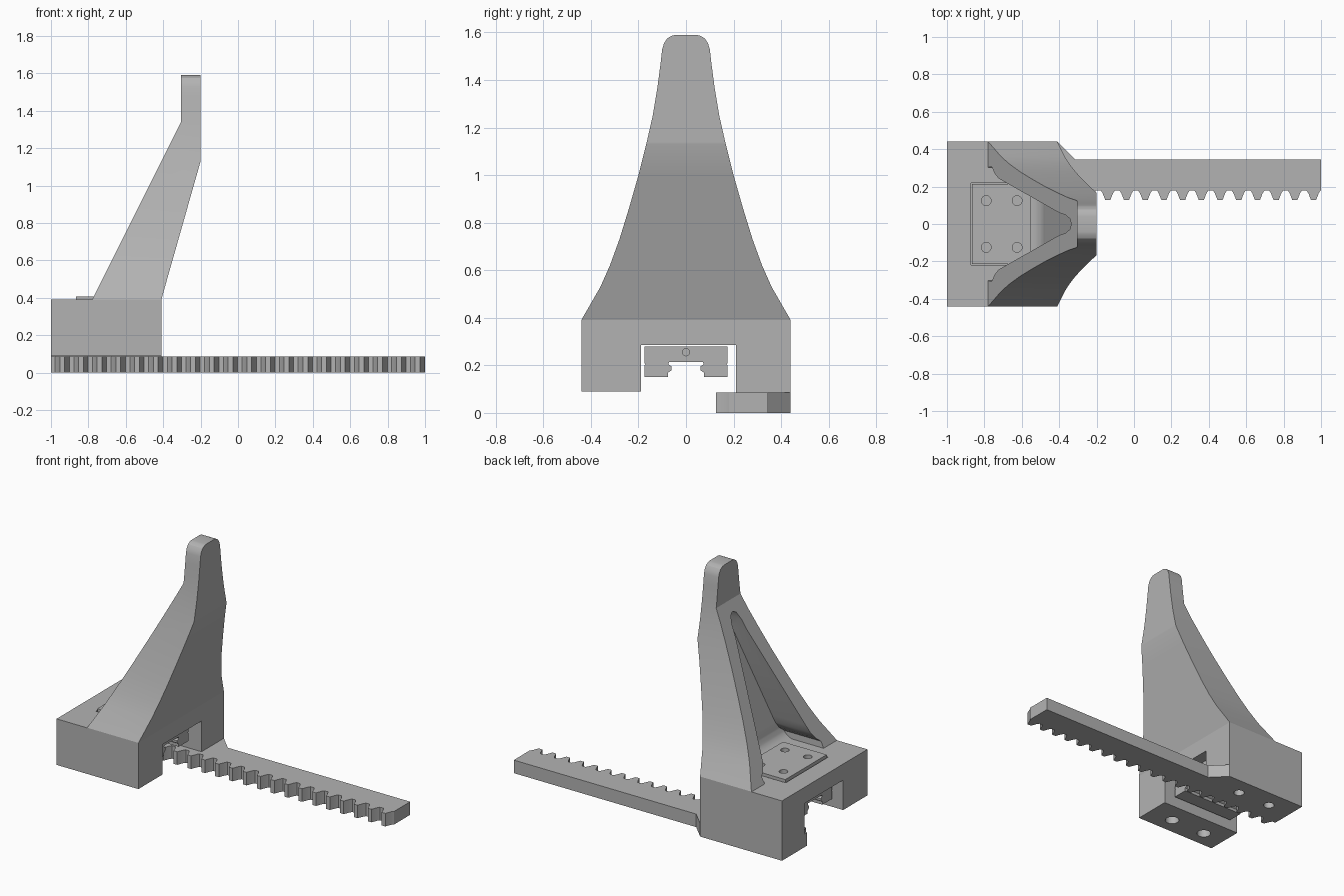
import bpy
import bmesh

default = bpy.data.objects.get("Cube")
if default:
    bpy.data.objects.remove(default, do_unlink=True)

grey = bpy.data.materials.new("plain grey")
grey.use_nodes = True
COLOUR = (0.45, 0.45, 0.45, 1)
grey.diffuse_color = COLOUR
grey.node_tree.nodes["Principled BSDF"].inputs["Base Color"].default_value = COLOUR


def prism(name, points, axis, lo, hi):
    """Extrude a closed 2D outline along an axis from lo to hi."""
    place = {"x": lambda a, b, v: (v, a, b),
             "y": lambda a, b, v: (a, v, b),
             "z": lambda a, b, v: (a, b, v)}[axis]
    bm = bmesh.new()
    rings = [[bm.verts.new(place(a, b, v)) for a, b in points] for v in (lo, hi)]
    bm.faces.new(rings[0])
    bm.faces.new(rings[1])
    n = len(points)
    for i in range(n):
        j = (i + 1) % n
        bm.faces.new((rings[0][i], rings[0][j], rings[1][j], rings[1][i]))
    bmesh.ops.recalc_face_normals(bm, faces=bm.faces)
    mesh = bpy.data.meshes.new(name)
    bm.to_mesh(mesh)
    bm.free()
    obj = bpy.data.objects.new(name, mesh)
    mesh.materials.append(grey)
    bpy.context.collection.objects.link(obj)
    return obj


def box(name, x0, x1, y0, y1, z0, z1):
    return prism(name, [(x0, y0), (x1, y0), (x1, y1), (x0, y1)], "z", z0, z1)


def rod(axis, location, radius, depth):
    turn = {"x": (0, 1.5708, 0), "z": (0, 0, 0)}[axis]
    bpy.ops.mesh.primitive_cylinder_add(vertices=24, radius=radius, depth=depth,
                                        location=location, rotation=turn)
    return bpy.context.object


def combine(obj, tool, operation="DIFFERENCE"):
    """Apply a boolean and discard the tool."""
    bpy.context.view_layer.objects.active = obj
    mod = obj.modifiers.new("cut", "BOOLEAN")
    mod.operation = operation
    mod.solver = "EXACT"
    mod.object = tool
    bpy.ops.object.modifier_apply(modifier=mod.name)
    bpy.data.objects.remove(tool, do_unlink=True)


def mirrored(half):
    """Complete a right-hand half outline across the centre line."""
    return half + [(-a, b) for a, b in reversed(half) if a > 0]


# Base block: an upside-down channel with a shallow seat for the plate
base = prism("base_block", [(-0.44, 0.09), (-0.19, 0.09), (-0.19, 0.285), (0.21, 0.285),
                            (0.21, 0.085), (0.44, 0.085), (0.44, 0.39), (-0.44, 0.39)],
             "x", -1, -0.41)
combine(base, box("seat", -0.872, -0.545, -0.22, 0.22, 0.37, 0.5))
for x in (-0.845, -0.587):
    combine(base, rod("z", (x, -0.33, 0.09), 0.043, 0.2))

# Cover plate with four screw holes
plate = box("cover_plate", -0.865, -0.55, -0.213, 0.213, 0.36, 0.406)
for x in (-0.79, -0.625):
    for y in (-0.125, 0.125):
        for part in (base, plate):
            combine(part, rod("z", (x, y, 0.4), 0.026, 0.16))

# Tall arm: side profile crossed with the flared front outline
arm = prism("arm", [(-0.78, 0.39), (-0.41, 0.39), (-0.2, 1.13), (-0.2, 1.59),
                    (-0.305, 1.59), (-0.305, 1.34)], "y", -0.5, 0.5)
flare = mirrored([(0.44, 0.385), (0.44, 0.391), (0.36, 0.53), (0.32, 0.62), (0.28, 0.73),
                  (0.24, 0.86), (0.2, 1.0), (0.165, 1.14), (0.14, 1.25), (0.12, 1.37),
                  (0.107, 1.47), (0.1, 1.53), (0.092, 1.556), (0.078, 1.576),
                  (0.058, 1.587), (0.03, 1.592)])
combine(arm, prism("flare", flare, "x", -1.1, 0), "INTERSECT")

# Hollow in the rear of the arm, with a fillet along its foot
pocket = prism("pocket", [(-1.2, 0.3), (-0.56, 0.3), (-0.55, 0.39), (-0.525, 0.4),
                          (-0.5, 0.42), (-0.485, 0.45), (-0.475, 0.49),
                          (-0.213, 1.4), (-1.2, 1.4)], "y", -0.5, 0.5)
opening = mirrored([(0.3, 0.32), (0.305, 0.43), (0.27, 0.46), (0.245, 0.5), (0.23, 0.55),
                    (0.06, 1.15), (0.048, 1.22), (0.028, 1.265), (0, 1.28)])
combine(pocket, prism("opening", opening, "x", -1.3, 0), "INTERSECT")
combine(arm, pocket)

# Sliding carriage inside the channel
carriage = prism("carriage", mirrored([(0.075, 0.15), (0.175, 0.15), (0.175, 0.2),
                                       (0.17, 0.205), (0.175, 0.21), (0.175, 0.28)])[:6]
                 + [(-0.175, 0.28), (-0.175, 0.21), (-0.17, 0.205), (-0.175, 0.2),
                    (-0.175, 0.15), (-0.075, 0.15), (-0.075, 0.17), (-0.06, 0.18),
                    (-0.06, 0.195), (-0.075, 0.205), (-0.07, 0.215), (0.07, 0.215),
                    (0.075, 0.205), (0.06, 0.195), (0.06, 0.18), (0.075, 0.17)],
                 "x", -0.93, -0.48)
for x in (-0.93, -0.48):
    combine(carriage, rod("x", (x, 0, 0.255), 0.015, 0.06))

# Toothed rack with a widened mounting end
outline = [(1, 0.18), (1, 0.345), (-0.315, 0.345), (-0.41, 0.44), (-1, 0.44), (-1, 0.18)]
for i in range(20):
    c = -0.94 + 0.1 * i
    outline += [(c - 0.038, 0.18), (c - 0.028, 0.165), (c - 0.013, 0.127),
                (c + 0.013, 0.127), (c + 0.028, 0.165), (c + 0.038, 0.18)]
rack = prism("toothed_rack", outline, "z", 0, 0.085)
for x in (-0.83, -0.587):
    combine(rack, rod("z", (x, 0.32, 0), 0.033, 0.12))

# Smooth the curved walls and keep crisp edges
for obj in (base, plate, arm, carriage, rack):
    obj.data.materials.clear()
    obj.data.materials.append(grey)
    obj.data.polygons.foreach_set("material_index", [0] * len(obj.data.polygons))
    bpy.ops.object.select_all(action="DESELECT")
    obj.select_set(True)
    bpy.context.view_layer.objects.active = obj
    bpy.ops.object.shade_smooth_by_angle(angle=0.45)
